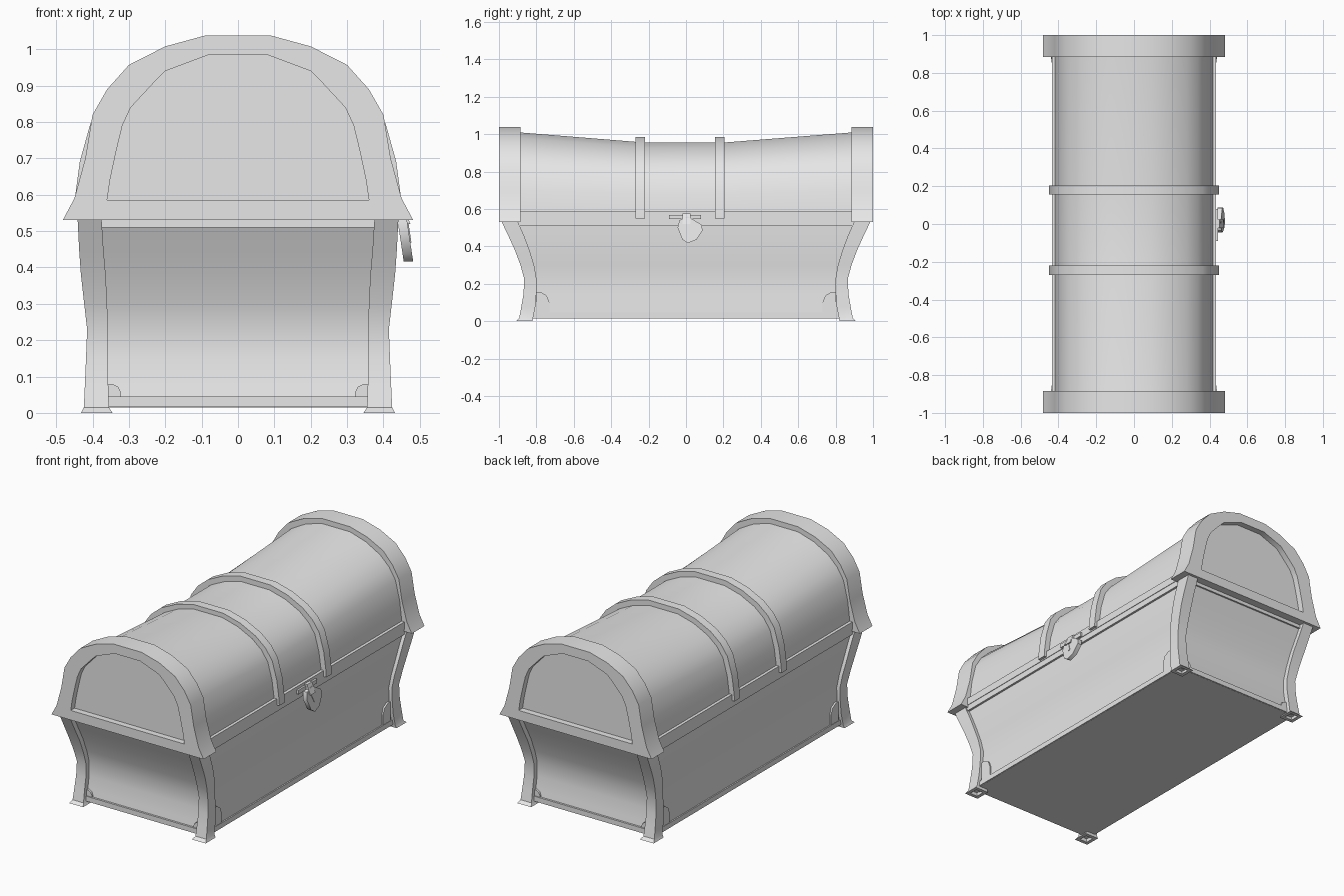
import bpy
import bmesh
from math import radians

cube = bpy.data.objects.get("Cube")
if cube:
    bpy.data.objects.remove(cube, do_unlink=True)

grey = bpy.data.materials.new("plain_grey")
grey.use_nodes = True
colour = (0.8, 0.8, 0.8, 1)
grey.diffuse_color = colour
grey.node_tree.nodes["Principled BSDF"].inputs["Base Color"].default_value = colour


def loft(name, rings):
    """Skin closed rings of equal length and cap both ends."""
    bm = bmesh.new()
    loops = [[bm.verts.new(p) for p in ring] for ring in rings]
    n = len(loops[0])
    for a, b in zip(loops, loops[1:]):
        for i in range(n):
            j = (i + 1) % n
            bm.faces.new((a[i], a[j], b[j], b[i]))
    bm.faces.new(loops[0])
    bm.faces.new(loops[-1])
    bmesh.ops.recalc_face_normals(bm, faces=bm.faces)
    mesh = bpy.data.meshes.new(name)
    bm.to_mesh(mesh)
    bm.free()
    mesh.materials.append(grey)
    obj = bpy.data.objects.new(name, mesh)
    bpy.context.collection.objects.link(obj)
    bpy.ops.object.select_all(action='DESELECT')
    obj.select_set(True)
    bpy.context.view_layer.objects.active = obj
    bpy.ops.object.shade_smooth_by_angle(angle=radians(38))
    return obj


def rect(x0, x1, y0, y1, z):
    return [(x0, y0, z), (x1, y0, z), (x1, y1, z), (x0, y1, z)]


def box(name, x0, x1, y0, y1, z0, z1):
    return loft(name, [rect(x0, x1, y0, y1, z0), rect(x0, x1, y0, y1, z1)])


def arch(half, y, scale=1.0, squash=1.0, base=0.55):
    """Mirror a half profile into a closed arch at depth y."""
    pts = [(x * scale, y, base + (z - base) * squash * scale) for x, z in half]
    return pts + [(-x, y, z) for x, y, z in reversed(pts)]


# Arched lid, sagging towards the middle
lid = [(0.42, 0.55), (0.418, 0.59), (0.405, 0.70), (0.378, 0.81), (0.338, 0.875),
       (0.28, 0.93), (0.19, 0.98), (0.09, 1.01)]
SAG = 0.88
loft("lid", [arch(lid, y, squash=s) for y, s in
             ((-0.9, 1), (-0.22, SAG), (0.2, SAG), (0.9, 1))])

# Two raised straps over the lid
for name, y in (("front_strap", -0.27), ("back_strap", 0.155)):
    loft(name, [arch(lid, y, 1.074, SAG), arch(lid, y + 0.05, 1.074, SAG)])

# Heavy end frames with recessed panels
outer = [(0.482, 0.53), (0.45, 0.59), (0.42, 0.70), (0.40, 0.82), (0.36, 0.89),
         (0.30, 0.957), (0.2, 1.008), (0.09, 1.038)]
inner = [(0.36, 0.585), (0.352, 0.64), (0.335, 0.72), (0.318, 0.79), (0.295, 0.84),
         (0.23, 0.91), (0.2, 0.94), (0.08, 0.985)]
for name, s in (("front_lid_frame", -1), ("back_lid_frame", 1)):
    loft(name, [arch(outer, s * 0.885), arch(outer, s), arch(inner, s),
                arch(inner, s * 0.965)])

# Lid and body rims
box("lid_rim", -0.435, 0.435, -0.9, 0.9, 0.543, 0.585)
box("body_rim", -0.432, 0.432, -0.955, 0.955, 0.51, 0.543)

# Corner post stations: height, outer x, outer y, inner x, inner y
stations = [(0.0, 0.432, 0.91, 0.345, 0.82), (0.015, 0.424, 0.892, 0.355, 0.818),
            (0.08, 0.421, 0.88, 0.357, 0.805), (0.15, 0.418, 0.868, 0.357, 0.80),
            (0.23, 0.415, 0.866, 0.358, 0.80), (0.30, 0.423, 0.885, 0.36, 0.812),
            (0.38, 0.432, 0.915, 0.364, 0.837), (0.45, 0.437, 0.947, 0.37, 0.863),
            (0.53, 0.441, 0.985, 0.375, 0.898)]


def body_ring(st, grow=0.0):
    z, x, y = st[:3]
    x, y = x - 0.02 + grow, y - 0.03 + grow
    return rect(-x, x, -y, y, z)


# Body with concave sides, and its bottom trim
loft("body", [body_ring(st) for st in stations[1:]])
x, y = stations[1][1:3]
loft("base_trim", [body_ring((z, x, y), 0.006) for z in (0.016, 0.045)])

# Corner posts with hollow feet, and rounded corner plates beside them
for ylabel, sy in (("front", -1), ("back", 1)):
    for xlabel, sx in (("right", -1), ("left", 1)):
        corner = f"{ylabel}_{xlabel}"

        def post_ring(z, xo, yo, xi, yi, m=0.0):
            return rect(sx * (xi + m), sx * (xo - m), sy * (yi + m), sy * (yo - m), z)

        foot = stations[0]
        loft(corner + "_post",
             [post_ring(0.02, *foot[1:], 0.02), post_ring(*foot, 0.02)]
             + [post_ring(*st) for st in stations])

        # Rounded outlines given as distance inward and height
        tab = [(0, 0.02), (0.07, 0.02), (0.07, 0.10), (0.055, 0.137), (0.025, 0.155),
               (0, 0.152)]
        loft(corner + "_side_plate",
             [[(sx * d, sy * (0.80 - u), z) for u, z in tab] for d in (0.38, 0.408)])
        loft(corner + "_end_plate",
             [[(sx * (0.36 - u * 0.55), sy * d, 0.01 + z * 0.45) for u, z in tab]
              for d in (0.82, 0.863)])

# Hasp and hanging lock on the left side
box("hasp_plate", 0.42, 0.446, -0.09, 0.08, 0.545, 0.568)
loft("hasp_flap", [rect(0.43, 0.452, -0.02, 0.025, 0.575),
                   rect(0.45, 0.474, -0.02, 0.025, 0.52)])
shield = [(-0.045, 0.50), (-0.035, 0.54), (0.01, 0.56), (0.085, 0.515), (0.088, 0.485),
          (0.055, 0.435), (0.01, 0.417), (-0.02, 0.437)]
keyhole = [(-0.008, 0.52), (0.004, 0.526), (0.024, 0.475), (0.012, 0.469)]


def slanted(name, outline, near, far):
    loft(name, [[(d + (0.555 - z) * 0.15, y, z) for y, z in outline]
                for d in (near, far)])


slanted("lock", shield, 0.435, 0.461)
slanted("keyhole", keyhole, 0.46, 0.464)
